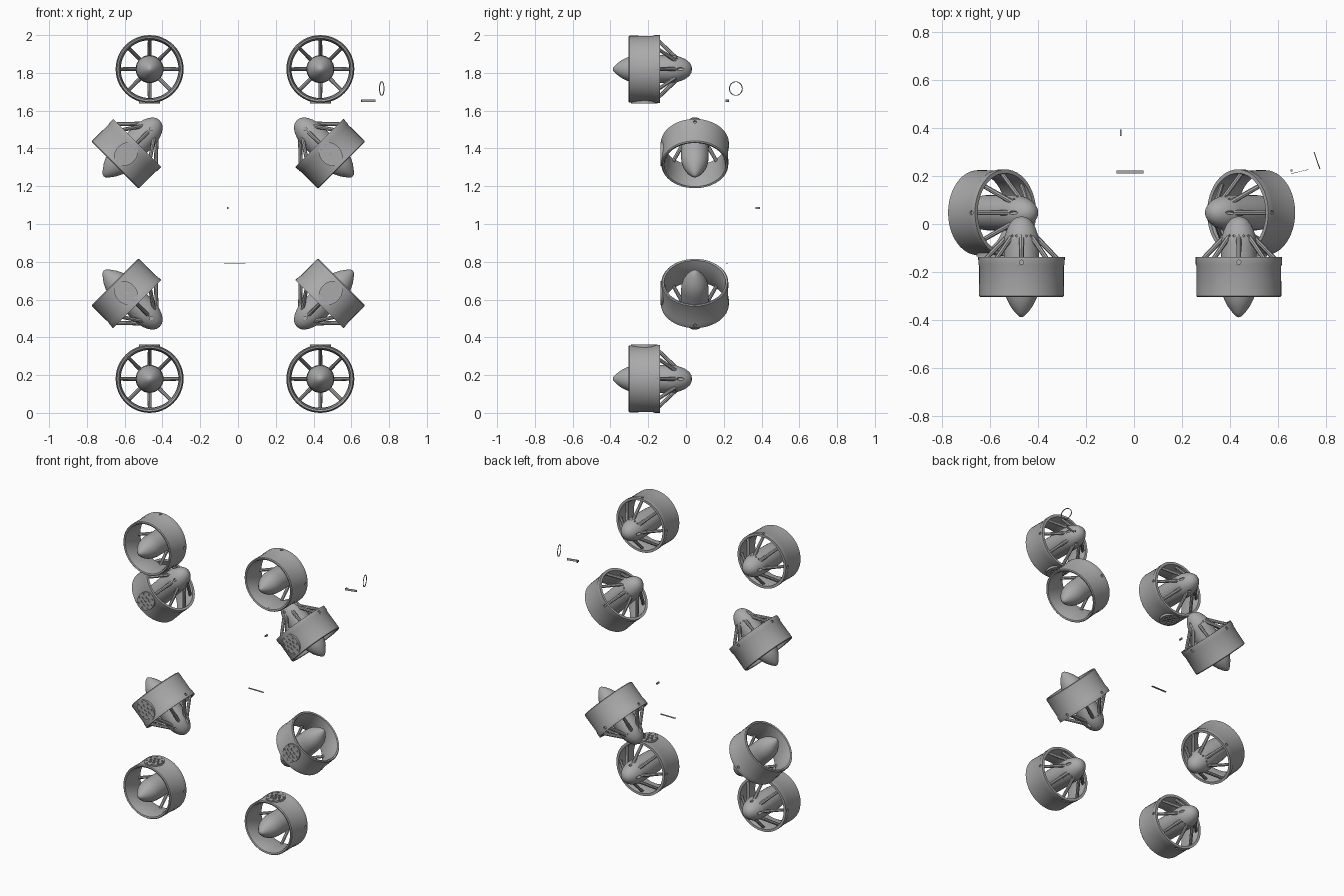
import bpy, bmesh, math
from mathutils import Matrix, Vector

if "Cube" in bpy.data.objects:
    bpy.data.objects.remove(bpy.data.objects["Cube"])

grey = bpy.data.materials.new("grey")
grey.diffuse_color = (0.4, 0.4, 0.4, 1)
grey.use_nodes = True
grey.node_tree.nodes["Principled BSDF"].inputs["Base Color"].default_value = grey.diffuse_color
S = math.sqrt(0.5)


def finish(bm, name):
    bmesh.ops.recalc_face_normals(bm, faces=bm.faces)
    me = bpy.data.meshes.new(name)
    bm.to_mesh(me)
    bm.free()
    me.materials.append(grey)
    return me


def add(name, me, matrix=Matrix()):
    ob = bpy.data.objects.new(name, me)
    bpy.context.collection.objects.link(ob)
    ob.matrix_world = matrix
    return ob


def lathe(name, profile, seg, closed):
    """Spin (radius, y) points around the y axis."""
    bm = bmesh.new()
    vs = [bm.verts.new((r, y, 0)) for r, y in profile]
    pairs = list(zip(vs, vs[1:])) + ([(vs[-1], vs[0])] if closed else [])
    es = [bm.edges.new(p) for p in pairs]
    bmesh.ops.spin(bm, geom=vs + es, axis=(0, 1, 0), cent=(0, 0, 0),
                   steps=seg, angle=math.tau, use_duplicate=False)
    bmesh.ops.remove_doubles(bm, verts=bm.verts, dist=0.0003)
    return finish(bm, name)


def rod(bm, a, b, r1, r2, seg=8):
    a, b = Vector(a), Vector(b)
    q = (b - a).to_track_quat('Z', 'Y').to_matrix().to_4x4()
    bmesh.ops.create_cone(bm, cap_ends=True, segments=seg, radius1=r1, radius2=r2,
                          depth=(b - a).length, matrix=Matrix.Translation((a + b) / 2) @ q)


def cut(me, cutter_me):
    """Subtract cutter_me from me and return the resulting mesh."""
    ob, cutter = add("work", me), add("cutter", cutter_me)
    cutter.hide_render = True
    m = ob.modifiers.new("cut", 'BOOLEAN')
    m.operation, m.solver, m.object = 'DIFFERENCE', 'EXACT', cutter
    dg = bpy.context.evaluated_depsgraph_get()
    res = bpy.data.meshes.new_from_object(ob.evaluated_get(dg))
    bpy.data.objects.remove(ob)
    bpy.data.objects.remove(cutter)
    return res


# nozzle ring with flared inlet and rear lip, drilled on its sides
nozzle = lathe("nozzle", [(0.172, -0.083), (0.177, -0.078), (0.176, 0.045), (0.18, 0.055),
                          (0.18, 0.083), (0.164, 0.083), (0.157, 0.05), (0.153, 0.0),
                          (0.156, -0.05), (0.163, -0.08)], 48, True)
bm = bmesh.new()
for d in ((1, 0, 0), (-1, 0, 0), (0, 0, 1)):
    v = Vector(d)
    y = Vector((0, 0.062, 0))
    rod(bm, v * 0.172 + y, v * 0.2 + y, 0.009, 0.009, 12)
nozzle = cut(nozzle, finish(bm, "nozzle_holes"))

# hub: pointed nose, straight body, rounded tail
hub = lathe("hub", [(0, -0.167), (0.01, -0.164), (0.027, -0.147), (0.047, -0.12), (0.062, -0.09),
                    (0.070, -0.06), (0.073, -0.03), (0.074, 0.14), (0.071, 0.168), (0.063, 0.195),
                    (0.052, 0.218), (0.037, 0.238), (0.02, 0.249), (0, 0.253)], 32, False)
bm = bmesh.new()
for s in (-1, 1):  # oval side vents
    bmesh.ops.create_uvsphere(bm, u_segments=16, v_segments=8, radius=1, matrix=Matrix.Translation(
        (s * 0.064, 0.193, 0)) @ Matrix.Diagonal((0.012, 0.024, 0.008, 1)))
for i in range(-2, 3):  # row of small holes on top
    a = i * 0.3
    v = Vector((math.sin(a), 0, math.cos(a)))
    y = Vector((0, 0.172, 0))
    rod(bm, v * 0.062 + y, v * 0.085 + y, 0.005, 0.005, 8)
rod(bm, (0, 0.19, -0.055), (0, 0.19, -0.08), 0.01, 0.01, 12)
hub = cut(hub, finish(bm, "hub_vents"))

# eight slanted struts joining hub and nozzle
bm = bmesh.new()
for i in range(8):
    a = i * math.tau / 8
    v = Vector((math.cos(a), 0, math.sin(a)))
    rod(bm, v * 0.164 + Vector((0, 0.06, 0)), v * 0.06 + Vector((0, 0.168, 0)), 0.0095, 0.011)
struts = finish(bm, "struts")


# oval mounting pad with a rosette of recesses
def oval(bm, sx, sy, z0, z1, x=0, y=0, seg=32):
    bmesh.ops.create_cone(bm, cap_ends=True, segments=seg, radius1=1, radius2=1, depth=1,
                          matrix=Matrix.Translation((x, y, (z0 + z1) / 2))
                          @ Matrix.Diagonal((sx, sy, z1 - z0, 1)))


bm = bmesh.new()
oval(bm, 0.056, 0.07, -0.182, -0.160)
pad = finish(bm, "mount_pad")
bm = bmesh.new()
oval(bm, 0.009, 0.009, -0.19, -0.176, seg=12)
for i in range(6):
    a = i * math.tau / 6
    oval(bm, 0.009, 0.009, -0.19, -0.176, 0.026 * math.cos(a), 0.03 * math.sin(a), 12)
for i in range(8):
    a = (i + 0.5) * math.tau / 8
    oval(bm, 0.006, 0.006, -0.19, -0.176, 0.045 * math.cos(a), 0.057 * math.sin(a), 10)
pad = cut(pad, finish(bm, "pad_recesses"))

parts = {"nozzle": nozzle, "hub": hub, "struts": struts, "mount_pad": pad}


def thruster(label, centre, axis, up):
    """axis points to the tail, up points away from the mounting pad."""
    y, z = Vector(axis), Vector(up)
    m = Matrix((y.cross(z), y, z)).transposed().to_4x4()
    m.translation = centre
    for part, me in parts.items():
        add(label + "_" + part, me, m)


for side, xs, xv, s in (("left", -0.468, -0.593, 1), ("right", 0.436, 0.49, -1)):
    for level, zs, zv, t in (("upper", 1.82, 1.37, 1), ("lower", 0.18, 0.635, -1)):
        thruster(f"{level}_{side}_straight", (xs, -0.221, zs), (0, 1, 0), (0, 0, t))
        thruster(f"{level}_{side}_angled", (xv, 0.047, zv), (s * S, 0, t * S), (0, 1, 0))

# smooth the curved parts, keeping edges sharp
bpy.ops.object.select_all(action='DESELECT')
for ob in bpy.context.collection.objects[:4]:
    ob.select_set(True)
    bpy.context.view_layer.objects.active = ob
bpy.ops.object.shade_smooth_by_angle(angle=math.radians(35))


# small loose fittings
def plate(name, centre, size):
    bm = bmesh.new()
    bmesh.ops.create_cube(bm, size=1, matrix=Matrix.Translation(centre) @ Matrix.Diagonal((*size, 1)))
    add(name, finish(bm, name))


plate("flat_strip", (-0.017, 0.217, 0.79), (0.112, 0.013, 0.002))
plate("small_block", (-0.055, 0.38, 1.085), (0.008, 0.026, 0.01))
plate("side_block", (0.655, 0.222, 1.653), (0.008, 0.008, 0.012))
m = Matrix.Translation((0.69, 0.218, 1.653)) @ Matrix.Rotation(math.radians(14), 4, 'Z')
bm = bmesh.new()
bmesh.ops.create_cube(bm, size=1, matrix=m @ Matrix.Diagonal((0.075, 0.002, 0.014, 1)))
add("side_strip", finish(bm, "side_strip"))
loop = lathe("thin_loop", [(0.034, -0.002), (0.038, -0.002), (0.038, 0.002), (0.034, 0.002)], 32, True)
add("thin_loop", loop, Matrix.Translation((0.761, 0.264, 1.717)) @ Matrix.Rotation(math.radians(-71), 4, 'Z'))
